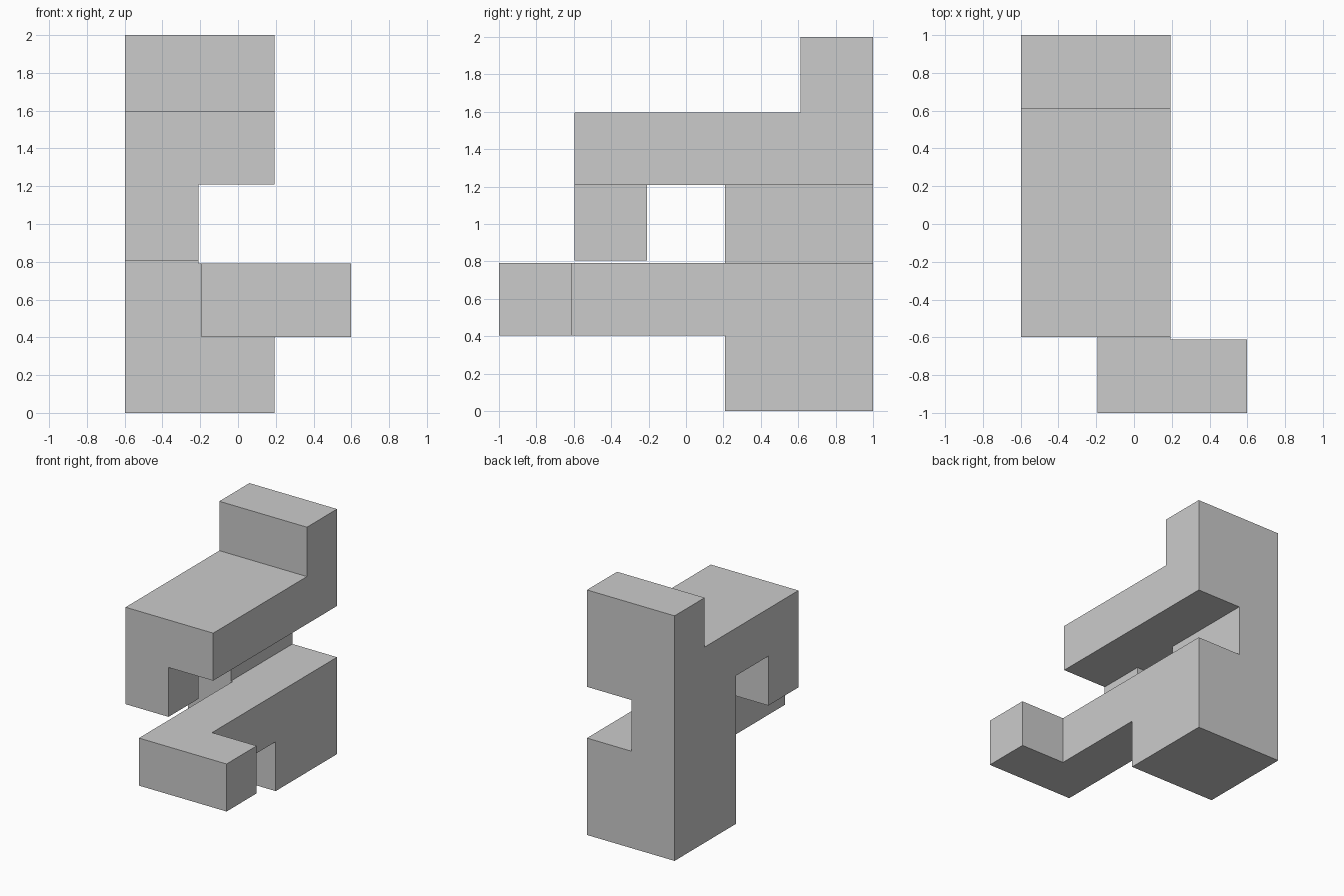
import bpy, bmesh
from itertools import product
from mathutils import Vector

if "Cube" in bpy.data.objects:
    bpy.data.objects.remove(bpy.data.objects["Cube"])

PITCH, GAP = 0.403, 0.015          # cell spacing and clearance between cells
COUNT = (3, 5, 5)

# Overlapping bars as inclusive cell ranges: (x), (y), (z)
BARS = [
    ((0, 1), (3, 4), (0, 1)),      # base block
    ((0, 0), (3, 4), (0, 3)),      # rear spine
    ((0, 1), (1, 4), (3, 3)),      # upper slab
    ((0, 1), (4, 4), (3, 4)),      # raised back lip
    ((0, 0), (1, 1), (2, 3)),      # hanging front leg
    ((1, 1), (0, 4), (1, 1)),      # lower arm
    ((1, 2), (0, 0), (1, 1)),      # side toe
]

# Even slots are cells, odd slots are the thin clearances between them
solid = set()
for bar in BARS:
    solid.update(product(*(range(2 * a, 2 * b + 1) for a, b in bar)))


def plane(n, axis):
    """Position of grid plane n along an axis."""
    pos = (n // 2) * PITCH + (PITCH - GAP if n % 2 else 0)
    size = COUNT[axis] * PITCH - GAP
    return pos - (size / 2 if axis < 2 else 0)


# Skin of the joined bars: one quad wherever solid meets empty
bm = bmesh.new()
for cell in solid:
    for axis, side in product(range(3), (0, 1)):
        near = list(cell)
        near[axis] += 1 if side else -1
        if tuple(near) in solid:
            continue
        u, v = (axis + 1) % 3, (axis + 2) % 3
        quad = []
        for du, dv in ((0, 0), (1, 0), (1, 1), (0, 1)):
            p = list(cell)
            p[axis] += side
            p[u] += du
            p[v] += dv
            quad.append(bm.verts.new(Vector([plane(p[a], a) for a in range(3)])))
        bm.faces.new(quad if side else quad[::-1])

# Weld and merge flat regions into clean faces
bmesh.ops.remove_doubles(bm, verts=bm.verts, dist=1e-4)
bmesh.ops.dissolve_limit(bm, angle_limit=0.02, verts=bm.verts, edges=bm.edges)
bmesh.ops.recalc_face_normals(bm, faces=bm.faces)

mesh = bpy.data.meshes.new("puzzle_piece")
bm.to_mesh(mesh)
bm.free()
bpy.context.collection.objects.link(bpy.data.objects.new("puzzle_piece", mesh))
